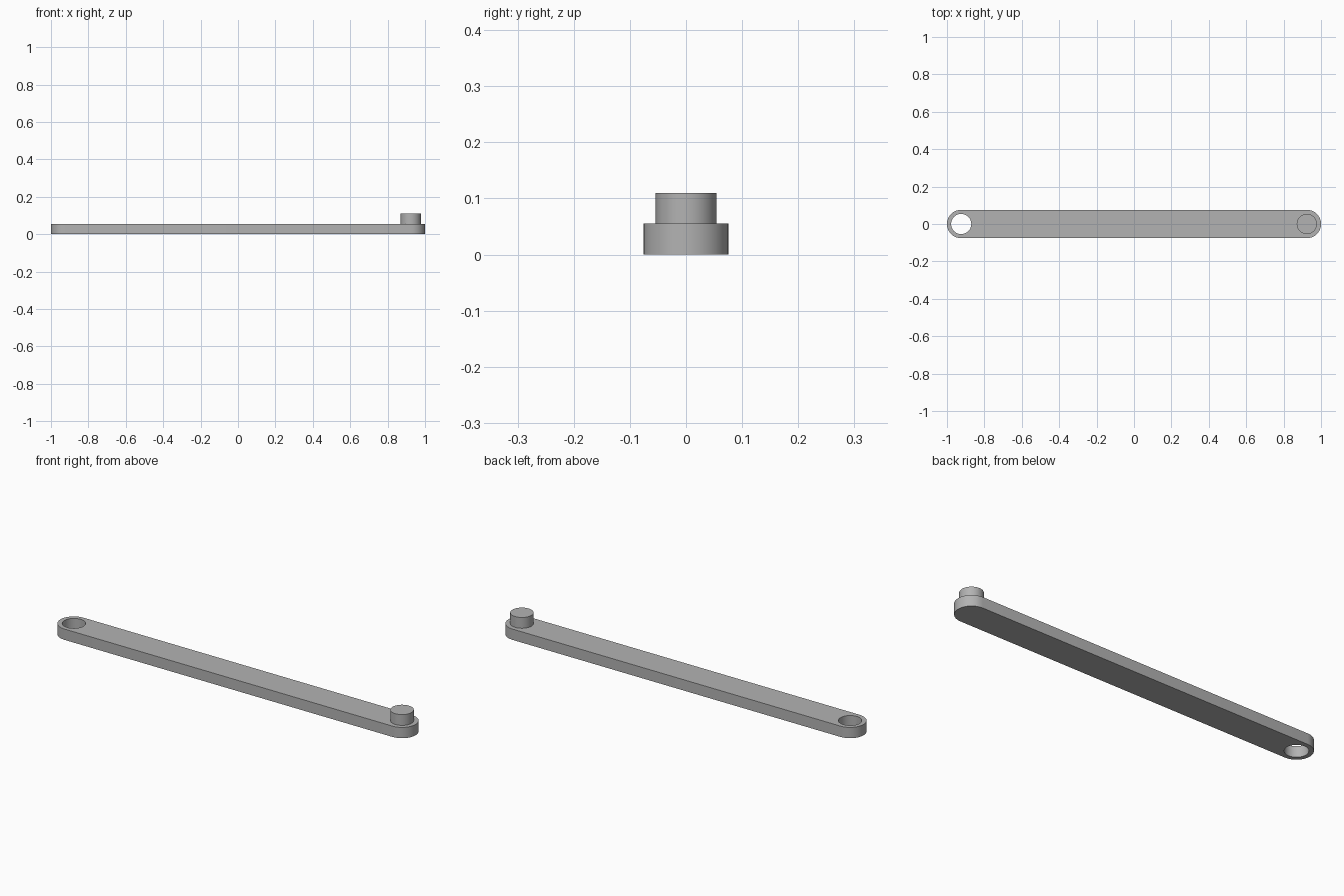
import bpy
import bmesh
from math import cos, sin, pi, radians

cube = bpy.data.objects.get("Cube")
if cube:
    bpy.data.objects.remove(cube, do_unlink=True)

THICK = 0.055      # arm thickness
END_R = 0.076      # radius of the rounded ends
PIN_R = 0.054      # radius of the pin and the hole
END_X = 1 - END_R  # centre of each rounded end
SIDES = 32

grey = bpy.data.materials.new("plain_grey")
grey.use_nodes = True
colour = (0.45, 0.45, 0.45, 1)
grey.diffuse_color = colour
grey.node_tree.nodes["Principled BSDF"].inputs["Base Color"].default_value = colour


def arc(cx, radius, start, sweep, steps):
    """Points along an arc centred on (cx, 0)."""
    return [(cx + radius * cos(start + sweep * i / steps),
             radius * sin(start + sweep * i / steps)) for i in range(steps + 1)]


def prism(name, outline, bottom, top):
    """Extrude a flat outline between two heights."""
    bm = bmesh.new()
    face = bm.faces.new([bm.verts.new((x, y, bottom)) for x, y in outline])
    side = bmesh.ops.extrude_face_region(bm, geom=[face])["geom"]
    raised = [v for v in side if isinstance(v, bmesh.types.BMVert)]
    bmesh.ops.translate(bm, verts=raised, vec=(0, 0, top - bottom))
    bmesh.ops.recalc_face_normals(bm, faces=bm.faces)
    mesh = bpy.data.meshes.new(name)
    bm.to_mesh(mesh)
    bm.free()
    mesh.materials.append(grey)
    obj = bpy.data.objects.new(name, mesh)
    bpy.context.collection.objects.link(obj)
    return obj


def activate(obj):
    bpy.ops.object.select_all(action="DESELECT")
    obj.select_set(True)
    bpy.context.view_layer.objects.active = obj


# Flat arm with rounded ends
arm = prism("arm",
            arc(END_X, END_R, -pi / 2, pi, SIDES // 2)
            + arc(-END_X, END_R, pi / 2, pi, SIDES // 2), 0, THICK)

# Through hole at the right end
cutter = prism("hole_cutter", arc(-END_X, PIN_R, 0, 2 * pi, SIDES)[:-1],
               -THICK, 2 * THICK)
cutter.hide_render = True
hole = arm.modifiers.new("hole", "BOOLEAN")
hole.operation = "DIFFERENCE"
hole.solver = "EXACT"
hole.object = cutter
activate(arm)
bpy.ops.object.modifier_apply(modifier=hole.name)
bpy.data.objects.remove(cutter, do_unlink=True)

# Round pin standing on the left end
pin = prism("pin", arc(END_X, PIN_R, 0, 2 * pi, SIDES)[:-1], THICK, 2 * THICK)

for part in (arm, pin):
    activate(part)
    bpy.ops.object.shade_smooth_by_angle(angle=radians(30))
